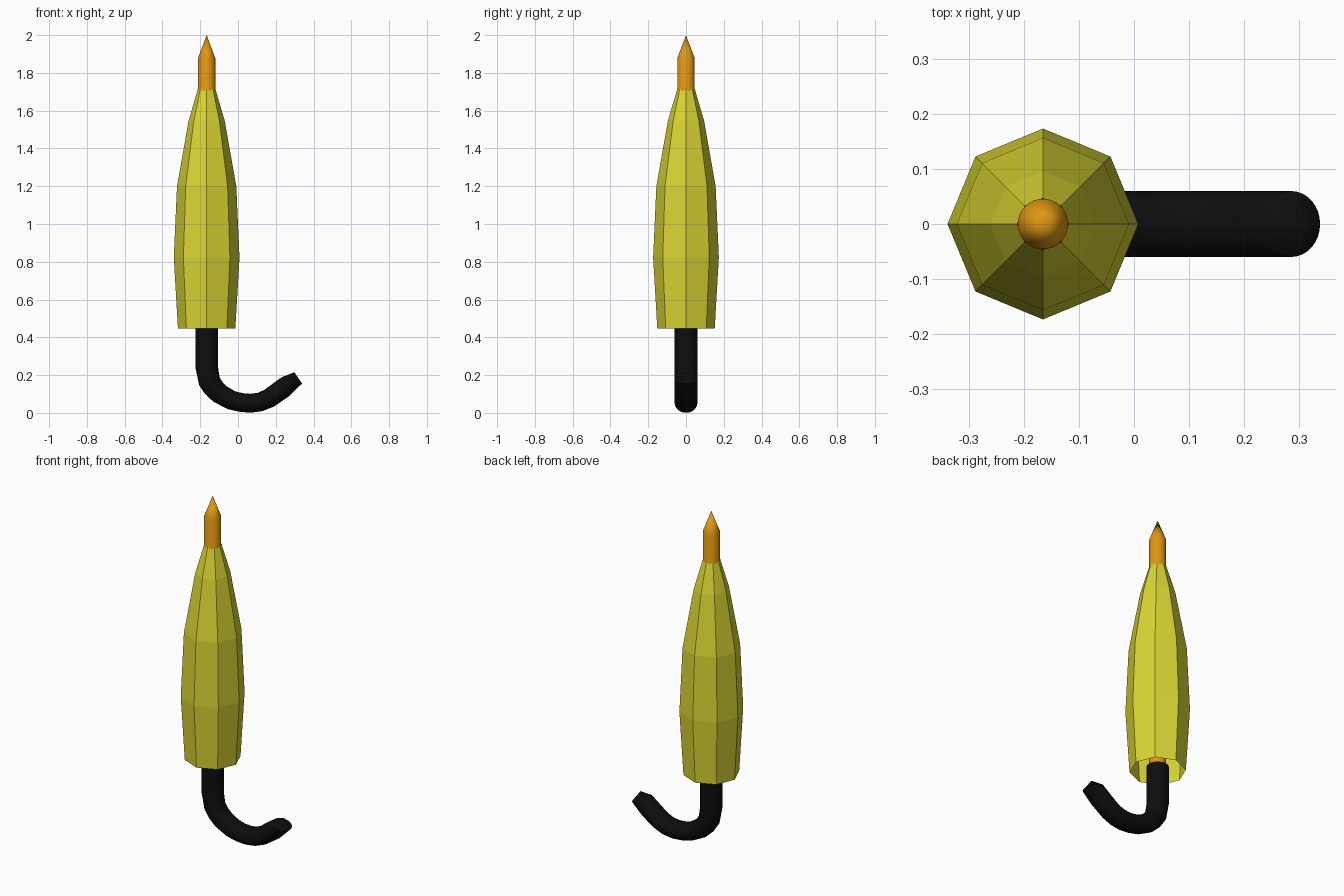
import bpy, bmesh, math
from mathutils import Vector

if "Cube" in bpy.data.objects:
    bpy.data.objects.remove(bpy.data.objects["Cube"])

AXIS_X = -0.166


def material(name, rgb):
    m = bpy.data.materials.new(name)
    m.diffuse_color = (*rgb, 1)
    m.use_nodes = True
    m.node_tree.nodes["Principled BSDF"].inputs["Base Color"].default_value = m.diffuse_color
    return m


def loft(name, rings, mat, tip=None, cap_start=False, smooth=False):
    """Skin a list of point rings, optionally closing the end to a tip."""
    bm = bmesh.new()
    loops = [[bm.verts.new(p) for p in ring] for ring in rings]
    n = len(loops[0])
    for a, b in zip(loops, loops[1:]):
        for i in range(n):
            j = (i + 1) % n
            bm.faces.new((a[i], a[j], b[j], b[i]))
    if cap_start:
        bm.faces.new(loops[0][::-1])
    if tip is not None:
        t = bm.verts.new(tip)
        for i in range(n):
            bm.faces.new((loops[-1][i], loops[-1][(i + 1) % n], t))
    bmesh.ops.recalc_face_normals(bm, faces=bm.faces[:])
    mesh = bpy.data.meshes.new(name)
    bm.to_mesh(mesh)
    bm.free()
    ob = bpy.data.objects.new(name, mesh)
    bpy.context.collection.objects.link(ob)
    mesh.materials.append(mat)
    if smooth:
        bpy.ops.object.select_all(action='DESELECT')
        ob.select_set(True)
        bpy.context.view_layer.objects.active = ob
        bpy.ops.object.shade_smooth_by_angle(angle=math.radians(35))
    return ob


def flat_ring(r, z, n):
    return [(AXIS_X + r * math.cos(2 * math.pi * i / n),
             r * math.sin(2 * math.pi * i / n), z) for i in range(n)]


yellow = material("canopy yellow", (0.70, 0.67, 0.033))
orange = material("shaft orange", (0.74, 0.31, 0.006))
black = material("handle black", (0.004, 0.004, 0.004))

# Folded canopy: eight flat panels, open at the bottom
canopy_profile = [(0.152, 0.447), (0.174, 0.822), (0.157, 1.2),
                  (0.096, 1.545), (0.047, 1.714)]
loft("canopy", [flat_ring(r, z, 8) for r, z in canopy_profile], yellow)

# Shaft running through the canopy, ending in a pointed ferrule
loft("shaft", [flat_ring(0.046, z, 32) for z in (0.46, 1.878)], orange,
     tip=(AXIS_X, 0, 2.0), cap_start=True, smooth=True)

# Hooked handle: centre x, centre z, path direction in degrees, half thickness
handle_path = [(AXIS_X, 0.472, -90, 0.06), (AXIS_X, 0.245, -90, 0.06),
               (-0.152, 0.168, -70, 0.058), (-0.128, 0.131, -56, 0.056),
               (-0.094, 0.099, -41, 0.054), (-0.034, 0.067, -20, 0.051),
               (0.016, 0.055, -8, 0.05), (0.066, 0.051, 2, 0.05),
               (0.118, 0.058, 14, 0.05), (0.165, 0.078, 27, 0.051),
               (0.235, 0.127, 42, 0.053), (0.287, 0.173, 72, 0.055)]
rings = []
for x, z, deg, half in handle_path:
    a = math.radians(deg)
    side = Vector((math.sin(a), 0, -math.cos(a))) * half
    rings.append([Vector((x, 0, z)) + side * math.cos(t) + Vector((0, 0.06 * math.sin(t), 0))
                  for t in (2 * math.pi * i / 32 for i in range(32))])
# The hook ends in a shallow cone
loft("handle", rings, black, tip=(0.298, 0, 0.215), cap_start=True, smooth=True)
